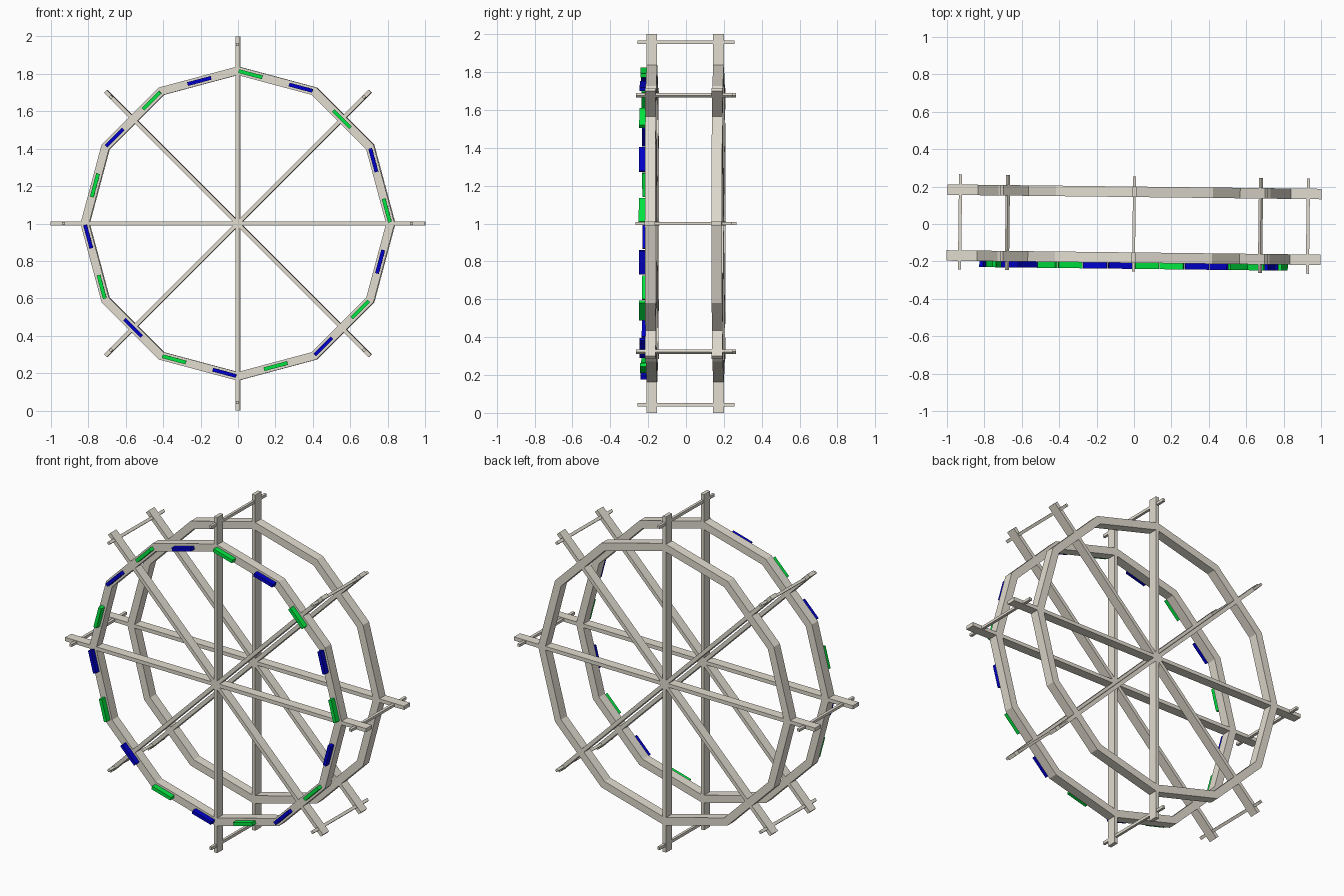
import bpy, bmesh, math
from mathutils import Matrix, Vector

if "Cube" in bpy.data.objects:
    bpy.data.objects.remove(bpy.data.objects["Cube"])

def material(name, col):
    m = bpy.data.materials.new(name)
    m.diffuse_color = (*col, 1)
    m.use_nodes = True
    m.node_tree.nodes["Principled BSDF"].inputs["Base Color"].default_value = m.diffuse_color
    return m

STEEL = material("pale_steel", (0.76, 0.72, 0.63))
GREEN = material("green_light", (0.0, 0.80, 0.05))
BLUE = material("blue_light", (0.0, 0.0, 0.60))

YAW = Matrix.Rotation(-0.0118, 4, 'Z')      # whole wheel is turned very slightly
HUB = Vector((0, 0, 1))
FRONT, BACK, DEPTH = -0.18, 0.172, 0.056
R_OUT, R_IN = 0.84, 0.794

def finish(name, bm, mat):
    bmesh.ops.recalc_face_normals(bm, faces=bm.faces)
    me = bpy.data.meshes.new(name)
    bm.to_mesh(me)
    bm.free()
    me.materials.append(mat)
    ob = bpy.data.objects.new(name, me)
    ob.matrix_world = YAW
    bpy.context.collection.objects.link(ob)
    return ob

def turn(a):
    # local x points outward along angle a, local z is tangential
    return Matrix.Translation(HUB) @ Matrix.Rotation(-a, 4, 'Y')

def box(name, a, centre, size, mat):
    bm = bmesh.new()
    bmesh.ops.create_cube(bm, size=1)
    m = turn(a) @ Matrix.Translation(centre) @ Matrix.Diagonal((*size, 1))
    bmesh.ops.transform(bm, matrix=m, verts=bm.verts)
    finish(name, bm, mat)

def ring(name, y):
    bm = bmesh.new()
    loops = []
    for i in range(12):
        a = math.radians(30 * i)
        loops.append([bm.verts.new(turn(a) @ Vector((r, y + d, 0))) for r, d in
                      ((R_OUT, -DEPTH / 2), (R_OUT, DEPTH / 2),
                       (R_IN, DEPTH / 2), (R_IN, -DEPTH / 2))])
    for i in range(12):
        p, q = loops[i], loops[(i + 1) % 12]
        for k in range(4):
            bm.faces.new((p[k], p[(k + 1) % 4], q[(k + 1) % 4], q[k]))
    finish(name, bm, STEEL)

# Two twelve-sided rims, each with four full-width spoke beams
for side, y in (("front", FRONT), ("back", BACK)):
    ring(side + "_rim", y)
    for i in range(4):
        box(f"{side}_spoke_{i}", math.radians(45 * i), (0, y, 0),
            (2.0, DEPTH, 0.022), STEEL)

# Cross bars joining the spoke tips
for i in range(8):
    r = 0.93 if i % 4 == 0 else 0.957
    box(f"cross_bar_{i}", math.radians(45 * i), (r, 0, 0), (0.017, 0.51, 0.015), STEEL)

# Eighteen alternating lamps lying along the front rim segments
for i in range(18):
    deg = (85 - 20 * i) % 360
    edge = 30 * math.floor(deg / 30) + 15
    r_mid = (R_OUT + R_IN) / 2 * math.cos(math.radians(15))
    along = r_mid * math.tan(math.radians(deg - edge))
    box(f"lamp_{i}", math.radians(edge), (r_mid, FRONT - DEPTH / 2 - 0.015, along),
        (0.02, 0.034, 0.13), GREEN if i % 2 == 0 else BLUE)
